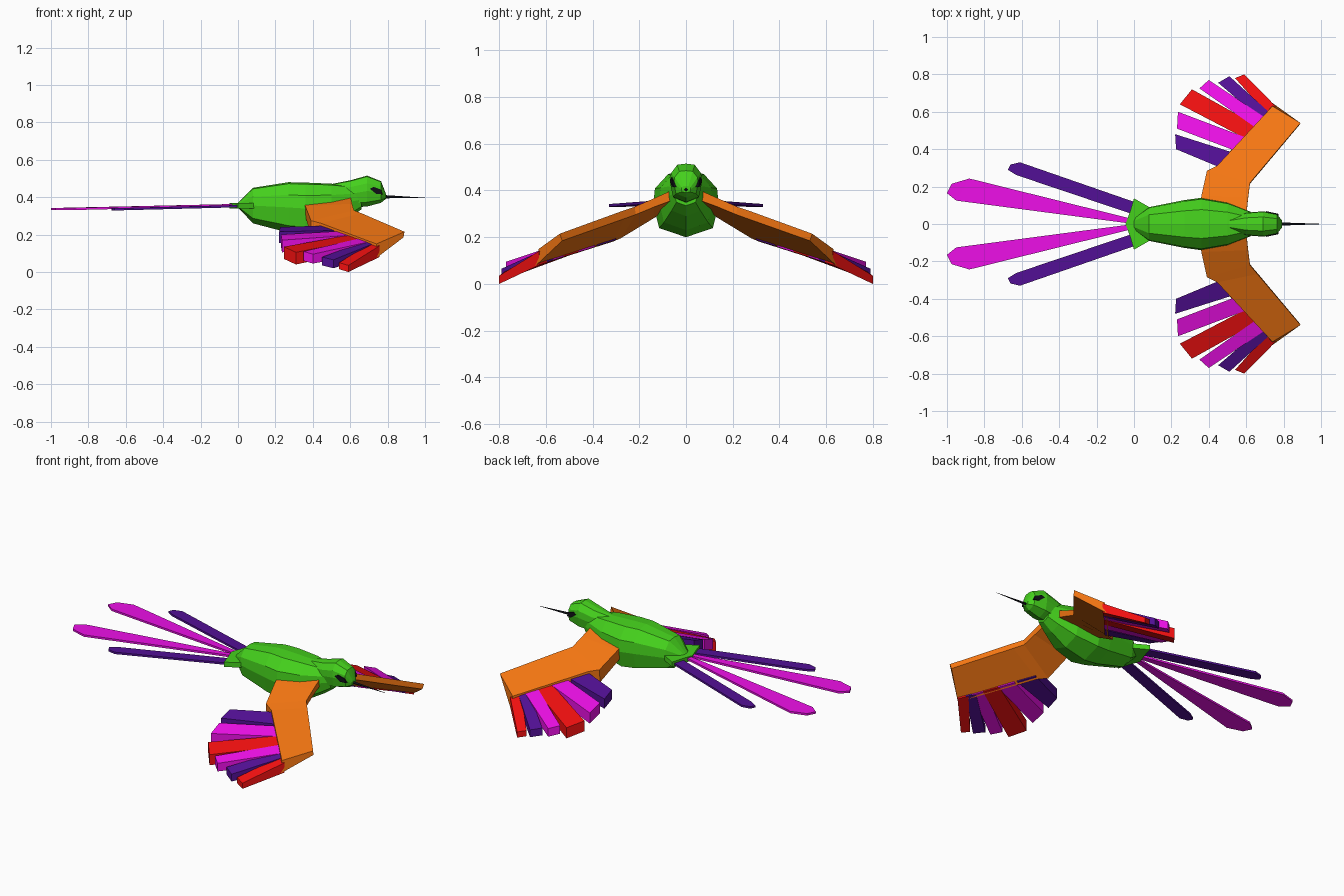
import bpy, bmesh
from mathutils import Vector


def material(name, rgb):
    m = bpy.data.materials.new(name)
    m.diffuse_color = (*rgb, 1)
    return m


GREEN = material("green", (0.06, 0.64, 0.012))
ORANGE = material("orange", (0.9, 0.18, 0.006))
RED = material("red", (0.87, 0.005, 0.005))
MAGENTA = material("magenta", (0.85, 0.005, 0.8))
PURPLE = material("purple", (0.085, 0.005, 0.3))
BLACK = material("black", (0.005, 0.005, 0.008))


def loft(name, rings, mat, side=1):
    """Skin a closed, flat-faced solid over matching rings of points."""
    bm = bmesh.new()
    rows = [[bm.verts.new((x, y * side, z)) for x, y, z in r] for r in rings]
    n = len(rows[0])
    for a, b in zip(rows, rows[1:]):
        for i in range(n):
            j = (i + 1) % n
            bm.faces.new((a[i], a[j], b[j], b[i]))
    bm.faces.new(rows[0])
    bm.faces.new(rows[-1])
    bmesh.ops.recalc_face_normals(bm, faces=bm.faces)
    me = bpy.data.meshes.new(name)
    bm.to_mesh(me)
    bm.free()
    me.materials.append(mat)
    ob = bpy.data.objects.new(name, me)
    bpy.context.collection.objects.link(ob)
    return ob


def pair(name, rings, mat):
    loft("left_" + name, rings, mat, 1)
    loft("right_" + name, rings, mat, -1)


# Faceted body and head share one egg-like cross-section
HALF = [(0, 0), (0.82, 0.14), (1, 0.5), (0.95, 0.75), (0.55, 0.97), (0, 1)]
SECTION = HALF + [(-y, z) for y, z in HALF[-2:0:-1]]


def section_rings(stations):
    return [[(x, w * y, lo + (hi - lo) * z) for y, z in SECTION]
            for x, w, lo, hi in stations]


# x, half width, bottom, top
loft("body", section_rings([
    (0.0, 0.03, 0.345, 0.37), (0.08, 0.09, 0.26, 0.45),
    (0.27, 0.128, 0.21, 0.48), (0.36, 0.14, 0.20, 0.478),
    (0.5, 0.115, 0.23, 0.472), (0.6, 0.075, 0.29, 0.46),
    (0.66, 0.05, 0.335, 0.44)]), GREEN)
loft("head", section_rings([
    (0.5, 0.03, 0.38, 0.47), (0.6, 0.06, 0.345, 0.49),
    (0.69, 0.068, 0.35, 0.515), (0.765, 0.052, 0.37, 0.485),
    (0.79, 0.02, 0.39, 0.42)]), GREEN)

# Long needle beak
loft("beak", [[(x, -r, z), (x, 0, z + r), (x, r, z), (x, 0, z - r)]
              for x, r, z in ((0.77, 0.009, 0.403), (1.0, 0.001, 0.396))], BLACK)

# Eyes lie along the tapering sides of the head
EYE = [(0.705, 0.445), (0.725, 0.455), (0.765, 0.44), (0.773, 0.415), (0.74, 0.417)]
pair("eye", [[(x, 0.068 - 0.213 * (x - 0.69) + d, z) for x, z in EYE]
             for d in (-0.02, 0.004)], BLACK)

# Flat fan over the tail base
FAN = [(0.1, 0.08), (0, 0.137), (-0.02, 0.07), (-0.045, 0),
       (-0.02, -0.07), (0, -0.137), (0.1, -0.08)]
loft("tail_base", [[(x, y, z) for x, y in FAN] for z in (0.34, 0.37)], GREEN)


# Tail feathers: cross-sections given by their two edges and mid height
def tail_feather(name, edges, mat, t=0.006):
    pair(name, [[(ax, ay, z - t), (bx, by, z - t), (bx, by, z + t), (ax, ay, z + t)]
                for ax, ay, bx, by, z in edges], mat)


tail_feather("long_tail_feather", [
    (0.0, 0.0, 0.0, 0.025, 0.358), (-0.95, 0.125, -0.88, 0.243, 0.337),
    (-1.0, 0.165, -0.975, 0.215, 0.337)], MAGENTA)
tail_feather("short_tail_feather", [
    (0.0, 0.05, 0.01, 0.115, 0.352), (-0.63, 0.262, -0.61, 0.33, 0.336),
    (-0.675, 0.29, -0.66, 0.318, 0.335)], PURPLE)

# Bent wing: front top, front bottom, back bottom, back top from root to tip
pair("wing", [
    [(0.60, 0.04, 0.41), (0.60, 0.04, 0.365), (0.35, 0.04, 0.34), (0.35, 0.05, 0.395)],
    [(0.61, 0.14, 0.365), (0.61, 0.135, 0.33), (0.365, 0.14, 0.28), (0.36, 0.15, 0.352)],
    [(0.62, 0.22, 0.33), (0.62, 0.215, 0.297), (0.39, 0.28, 0.195), (0.39, 0.285, 0.275)],
    [(0.66, 0.268, 0.314), (0.66, 0.262, 0.28), (0.445, 0.31, 0.182), (0.445, 0.312, 0.26)],
    [(0.89, 0.54, 0.215), (0.885, 0.53, 0.185), (0.74, 0.647, 0.075), (0.74, 0.63, 0.15)],
], ORANGE)

# Wing feathers: inner/outer root (x, y), inner/outer tip (x, y, top z), tip thickness
FEATHERS = [
    ((0.45, 0.31), (0.52, 0.39), (0.225, 0.40, 0.24), (0.22, 0.48, 0.215), 0.06, PURPLE),
    ((0.53, 0.40), (0.59, 0.47), (0.23, 0.51, 0.20), (0.235, 0.60, 0.17), 0.065, MAGENTA),
    ((0.585, 0.465), (0.645, 0.535), (0.245, 0.64, 0.135), (0.31, 0.72, 0.105), 0.065, RED),
    ((0.635, 0.525), (0.685, 0.58), (0.35, 0.725, 0.11), (0.40, 0.77, 0.095), 0.05, MAGENTA),
    ((0.67, 0.565), (0.71, 0.605), (0.45, 0.755, 0.08), (0.51, 0.79, 0.065), 0.045, PURPLE),
    ((0.70, 0.595), (0.742, 0.64), (0.54, 0.78, 0.05), (0.59, 0.80, 0.035), 0.035, RED),
]
for k, (ra, rb, ta, tb, thick, mat) in enumerate(FEATHERS, 1):
    rings = []
    for a, b, t in (((*ra, 0), (*rb, 0), 0.06), (ta, tb, thick)):
        if t == 0.06 and not rings:
            # roots follow the trailing edge of the wing, sunk slightly into it
            a, b = (Vector((x + 0.015, y - 0.01, 0.25 - 0.37 * (x - 0.445)))
                    for x, y, _ in (a, b))
        a, b, drop = Vector(a), Vector(b), Vector((0, 0, t))
        rings.append([a, b, b - drop, a - drop])
    pair(f"wing_feather_{k}", rings, mat)
